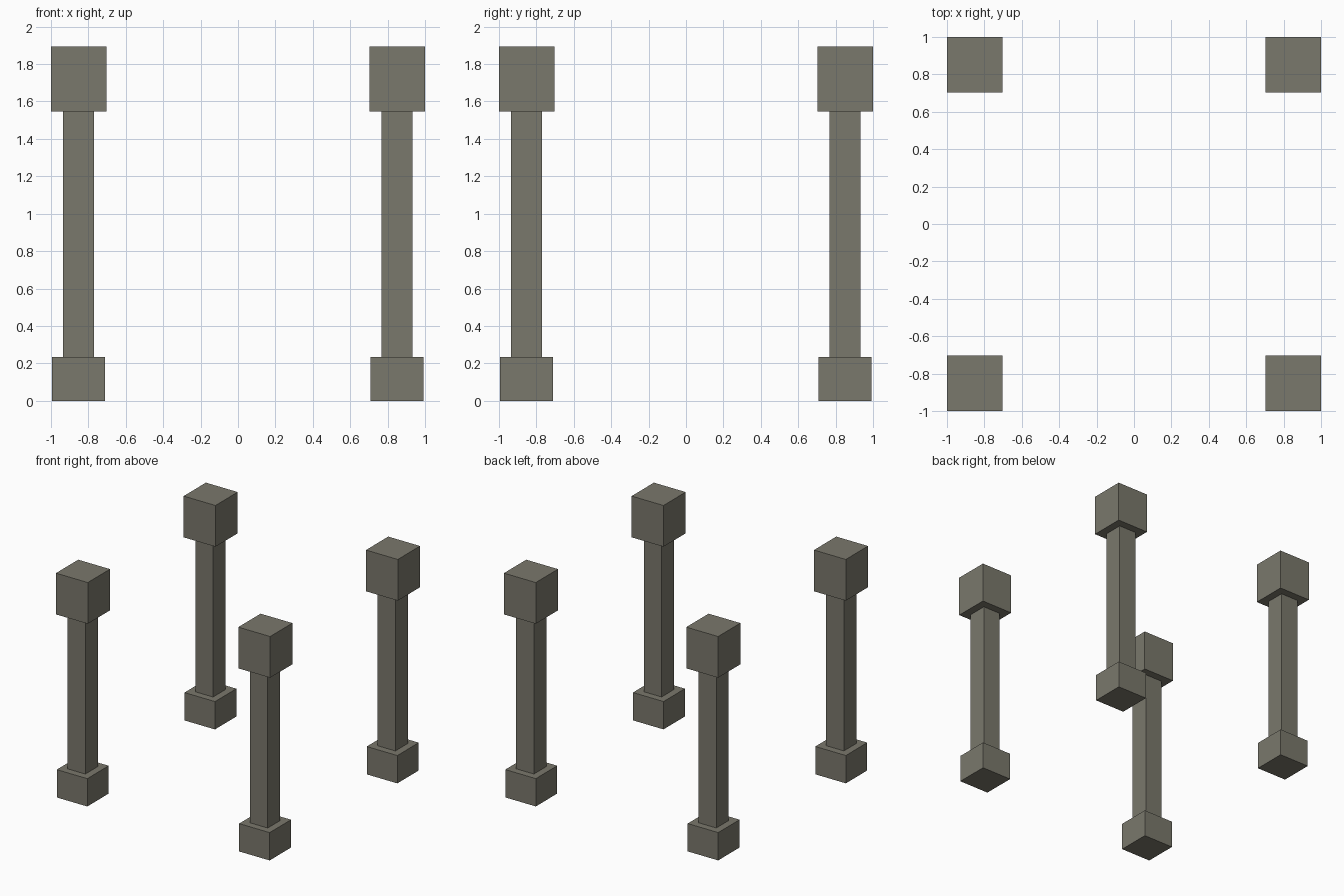
import bpy, bmesh
from mathutils import Matrix, Vector

if "Cube" in bpy.data.objects:
    bpy.data.objects.remove(bpy.data.objects["Cube"])

stone = bpy.data.materials.new("grey_stone")
stone.diffuse_color = (0.195, 0.188, 0.150, 1.0)
stone.use_nodes = True
stone.node_tree.nodes["Principled BSDF"].inputs["Base Color"].default_value = stone.diffuse_color


def box(name, cx, cy, width, z0, z1):
    """Square block standing between two heights."""
    bm = bmesh.new()
    size = Matrix.Diagonal((width, width, z1 - z0, 1))
    bmesh.ops.create_cube(bm, size=1, matrix=size)
    mesh = bpy.data.meshes.new(name)
    bm.to_mesh(mesh)
    bm.free()
    mesh.materials.append(stone)
    obj = bpy.data.objects.new(name, mesh)
    obj.location = Vector((cx, cy, (z0 + z1) / 2))
    bpy.context.collection.objects.link(obj)


# Four identical pillars: base, shaft and capital; lower parts sit slightly off centre
CENTRE, SHIFT = 0.8515, -0.0015
for side, sx in (("left", -1), ("right", 1)):
    for end, sy in (("front", -1), ("back", 1)):
        x, y = sx * CENTRE, sy * CENTRE
        box(f"{end}_{side}_base", x + SHIFT, y + SHIFT, 0.285, 0.0, 0.235)
        box(f"{end}_{side}_shaft", x + SHIFT, y + SHIFT, 0.166, 0.235, 1.546)
        box(f"{end}_{side}_capital", x, y, 0.297, 1.546, 1.894)
